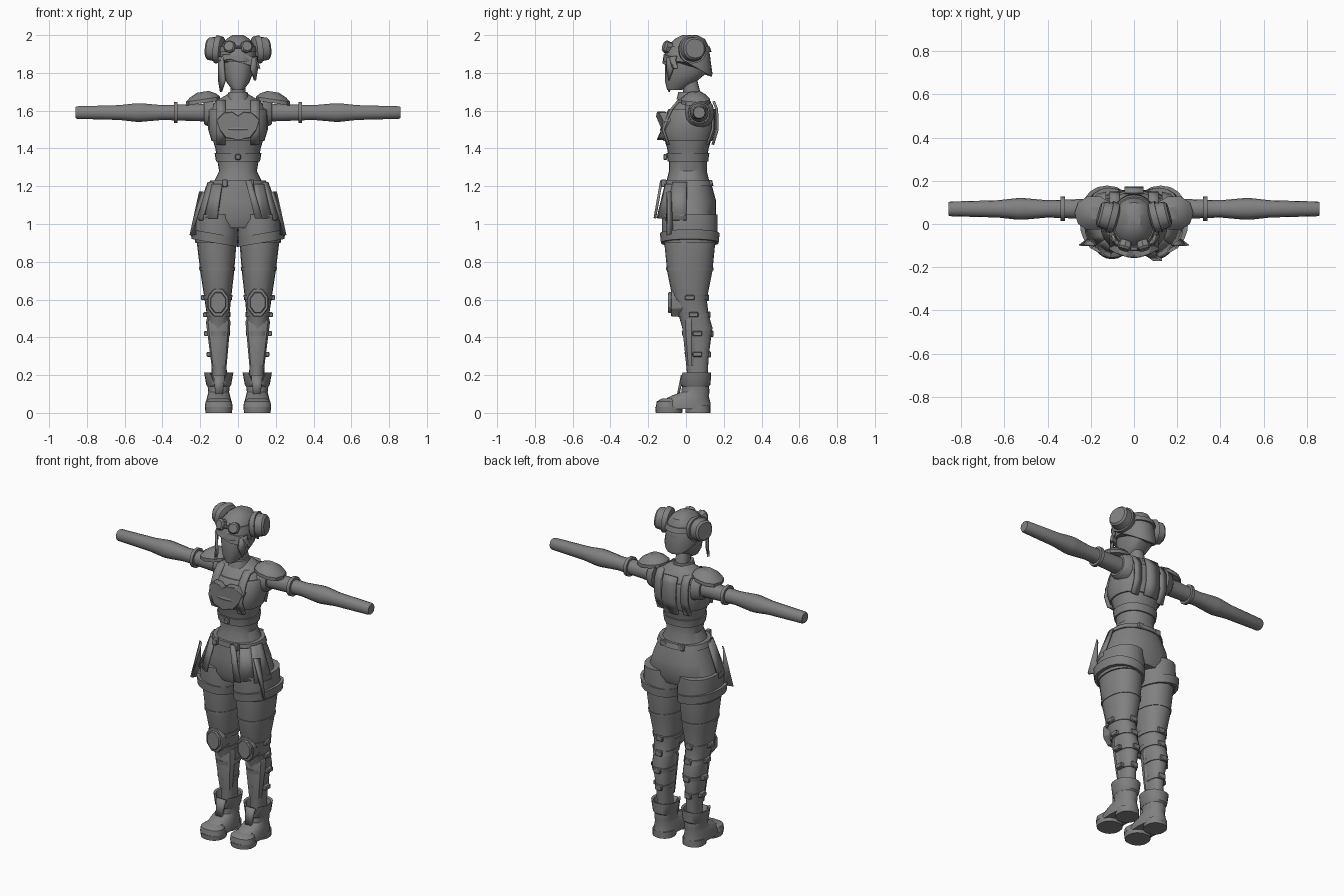
import bpy, bmesh
from math import cos, sin, pi, radians, copysign, sqrt
from mathutils import Matrix, Vector

cube = bpy.data.objects.get("Cube")
if cube:
    bpy.data.objects.remove(cube, do_unlink=True)

GREY = (.22, .22, .22, 1)
grey = bpy.data.materials.new("plain grey")
grey.use_nodes = True
grey.diffuse_color = GREY
grey.node_tree.nodes["Principled BSDF"].inputs["Base Color"].default_value = GREY


def finish(name, bm, mirror=False, thickness=0, bevel=0):
    """Turn a bmesh into a shaded object with its modifiers."""
    bmesh.ops.recalc_face_normals(bm, faces=bm.faces)
    mesh = bpy.data.meshes.new(name)
    bm.to_mesh(mesh)
    bm.free()
    mesh.materials.append(grey)
    mesh.shade_smooth()
    mesh.set_sharp_from_angle(angle=radians(32))
    part = bpy.data.objects.new(name, mesh)
    bpy.context.scene.collection.objects.link(part)
    if thickness:
        solid = part.modifiers.new("thickness", 'SOLIDIFY')
        solid.thickness, solid.offset = thickness, 0
    if bevel:
        part.modifiers.new("bevel", 'BEVEL').width = bevel
    if mirror:
        part.modifiers.new("mirror", 'MIRROR').use_mirror_merge = False


def bridge(bm, rings, closed=True):
    for lower, upper in zip(rings, rings[1:]):
        for i in range(len(lower) - (not closed)):
            j = (i + 1) % len(lower)
            bm.faces.new((lower[i], lower[j], upper[j], upper[i]))


def rim_point(row, angle, x=0, lean=0):
    """Point on the rounded outline of a row: height, centre y, half width, half depth."""
    z, y, width, depth = row
    c, s = cos(angle), sin(angle)
    return Vector((x + lean * z + width * copysign(abs(c) ** .9, c), y + depth * copysign(abs(s) ** .9, s), z))


def loft(name, rows, mirror=False, sides=20, x=0, lean=0, place=Matrix(), shape=None):
    bm = bmesh.new()
    rings = []
    for row in rows:
        points = [rim_point(row, 2 * pi * i / sides, x, lean) for i in range(sides)]
        if shape:
            for p in points:
                p.z += shape(p)
        rings.append([bm.verts.new(place @ p) for p in points])
    bridge(bm, rings)
    bm.faces.new(rings[0])
    bm.faces.new(rings[-1])
    finish(name, bm, mirror)


def sample(rows, z, grow=0):
    """Row of a profile at any height, widened by grow."""
    for a, b in zip(rows, rows[1:]):
        if z <= b[0]:
            break
    t = (z - a[0]) / (b[0] - a[0])
    y, width, depth = (p + (q - p) * t for p, q in zip(a[1:], b[1:]))
    return z, y, width + grow, depth + grow


def around(name, rows, low, high, grow, **options):
    """Layer of clothing that follows a profile between two heights."""
    heights = [low] + [row[0] for row in rows if low < row[0] < high] + [high]
    loft(name, [sample(rows, z, grow) for z in heights], **options)


def rounds(*pairs):
    return [(height, 0, radius, radius) for height, radius in pairs]


def aimed(centre, direction, up='Y'):
    return Matrix.Translation(centre) @ Vector(direction).to_track_quat('Z', up).to_matrix().to_4x4()


def box(name, centre, size, mirror=True):
    bm = bmesh.new()
    bmesh.ops.create_cube(bm, size=1, matrix=Matrix.Translation(centre) @ Matrix.Diagonal((*size, 1)))
    finish(name, bm, mirror, bevel=.004)


def panel(name, points, mirror=False):
    bm = bmesh.new()
    bm.faces.new([bm.verts.new(p) for p in points])
    finish(name, bm, mirror, thickness=.014)


def hang(name, rows, start, end, top, bottom, flare, mirror=True):
    """Curved flap hung from a profile between two angles."""
    bm = bmesh.new()
    strips = []
    for i in range(4):
        angle = radians(start + (end - start) * i / 3)
        upper = rim_point(sample(rows, top, .012), angle)
        lower = upper + Vector((cos(angle) * flare, sin(angle) * flare, bottom - top))
        strips.append([bm.verts.new(upper), bm.verts.new(lower)])
    bridge(bm, strips, closed=False)
    finish(name, bm, mirror, thickness=.012)


def body_y(x, z, side):
    z, y, width, depth = sample(BODY, z, .016)
    return y + side * depth * sqrt(1 - (x / width) ** 2)


def ribbon(name, path, x, width, mirror=False):
    """Strip that follows a path of (y, z) points."""
    bm = bmesh.new()
    bridge(bm, [[bm.verts.new((x + d, y, z)) for d in (-width / 2, width / 2)] for y, z in path], closed=False)
    finish(name, bm, mirror, thickness=.014)


def relief(name, outline, y, depth, curve=0, mirror=False):
    """Thick plate from an (x, z) outline, bowed back at its sides."""
    bm = bmesh.new()
    rings = [[bm.verts.new((x, y + back + curve * x * x, z)) for x, z in outline] for back in (0, depth)]
    bridge(bm, rings)
    for ring in rings:
        bm.faces.new(ring)
    finish(name, bm, mirror, bevel=.004)


def octagon(x, z, width, height):
    angles = [pi * (i + .5) / 4 for i in range(8)]
    return [(x + width * cos(a), z + height * sin(a)) for a in angles]


# Profiles of the figure, from low to high
LEG = [(.1, .06, .04, .05), (.3, .06, .04, .06), (.45, .06, .06, .08), (.52, .04, .06, .08),
       (.6, .02, .07, .09), (.75, .02, .09, .12), (.95, .02, .11, .14), (1.05, .02, .1, .14)]
HIPS = [(.98, .02, .19, .12), (1.03, .02, .21, .14), (1.12, .02, .18, .14), (1.23, .01, .14, .12)]
BODY = [(1.2, .01, .14, .12), (1.28, .01, .1, .1), (1.34, .01, .11, .1), (1.4, .01, .12, .11),
        (1.5, .01, .15, .14), (1.6, .03, .15, .12), (1.65, .04, .12, .09), (1.69, .04, .05, .05)]
HEAD = [(1.71, -.06, .03, .04), (1.75, -.03, .06, .08), (1.8, 0, .08, .11), (1.88, .01, .09, .12),
        (1.94, .01, .08, .1), (1.98, .02, .05, .07), (2, .02, .02, .03)]
ARM = rounds((.12, .05), (.4, .04), (.51, .05), (.54, .05), (.63, .04), (.85, .034), (.86, .03))
leg_pair = dict(mirror=True, x=.095, lean=.02)
arm_pair = dict(mirror=True, sides=14, place=aimed((0, .07, 1.59), (1, 0, 0)))

# Head, hair and neck
loft("head", HEAD)
around("hair_cap", HEAD, 1.86, 2, .01, shape=lambda p: -.6 * p.y if p.z < 1.88 and p.y > 0 else 0)
relief("fringe", [(-.1, 1.86), (-.04, 1.87), (.03, 1.85), (.12, 1.82), (.1, 1.88), (.03, 1.9), (-.08, 1.9)],
       -.125, .03, curve=4)
for word, side, tip in (("right", -1, 1.7), ("left", 1, 1.76)):
    panel(word + "_hair_lock", [(side * .1, -.05, 1.89), (side * .08, -.1, 1.88), (side * .07, -.1, tip + .06),
                                (side * .09, -.09, tip), (side * .1, -.07, tip + .06)])
loft("neck", [(1.64, .04, .04, .05), (1.76, .02, .04, .04)])
loft("collar", [(1.66, .02, .06, .07), (1.7, .02, .05, .06)])

# Goggles
around("goggle_strap", HEAD, 1.91, 1.94, .016)
loft("goggle_rims", rounds((-.02, .03), (.01, .034), (.02, .026)), mirror=True, sides=8,
     place=aimed((.043, -.1, 1.937), (.3, -1, .3)))
box("goggle_bridge", (0, -.115, 1.937), (.04, .02, .014), mirror=False)

# Hair buns
loft("hair_buns", rounds((-.04, .05), (-.03, .07), (0, .075), (0, .065), (.04, .06), (.05, .05)), mirror=True,
     place=aimed((.115, .035, 1.925), (.94, .25, .08)))

# Torso, vest and straps
loft("torso", BODY, sides=24)
around("midriff_band", BODY, 1.33, 1.375, .008, sides=24)
box("band_clip", (0, -.11, 1.355), (.03, .02, .03), mirror=False)
around("vest", BODY, 1.44, 1.61, .008, sides=24)
half = [(.03, 1.595), (.075, 1.59), (.115, 1.55), (.1, 1.5), (.065, 1.455)]
relief("breastplate", [(0, 1.575)] + half + [(0, 1.445)] + [(-x, z) for x, z in reversed(half)], -.158, .045, curve=3)
heights = [1.42, 1.5, 1.56, 1.61, 1.65]
over = [(body_y(.09, z, -1), z) for z in heights] + [(body_y(.09, z, 1), z) for z in reversed(heights)]
ribbon("shoulder_straps", over, .09, .045, mirror=True)
ribbon("spine_panel", [(body_y(0, z, 1), z) for z in heights], 0, .09)

# Arms, sleeve rings and shoulder guards
loft("arms", ARM, **arm_pair)
around("arm_rings", ARM, .32, .34, .014, **arm_pair)
loft("sleeve_holes", rounds((.13, .08), (.17, .07), (.18, .06)), **arm_pair)
loft("shoulder_guards", [(1.64, .05, .09, .08), (1.66, .05, .09, .08), (1.68, .05, .07, .06), (1.7, .05, .03, .03)],
     mirror=True, sides=10, x=.185, shape=lambda p: -.15 * (p.x - .185))

# Belt and hip flaps
around("belt", HIPS, 1.2, 1.23, .008, sides=24)
box("belt_clips", (.07, -.118, 1.216), (.03, .03, .04))
box("back_belt_clips", (.06, .13, 1.216), (.04, .02, .036))
hang("front_flaps", HIPS, -60, -32, 1.21, 1.03, .05)
hang("side_flaps", HIPS, -34, -2, 1.22, 1.02, .07)
panel("hanging_strips", [(.18, -.1, 1.17), (.2, -.08, 1.17), (.21, -.07, .95), (.25, -.1, .94)], mirror=True)
panel("loose_strap", [(.04, -.13, 1.23), (.07, -.13, 1.23), (.13, -.165, 1.03), (.09, -.165, 1.03)])

# Shorts with turned-up cuffs
loft("shorts_seat", HIPS, sides=24)
around("shorts_legs", LEG, .9, 1.05, .008, **leg_pair)
around("shorts_cuffs", LEG, .9, .95, .018, mirror=True, x=.105, lean=.02, shape=lambda p: .17 * (p.x - .125))

# Legs and shin guards
loft("legs", LEG, **leg_pair)
around("stocking_bands", LEG, .755, .77, .004, **leg_pair)
loft("shin_guards", [(.25, .03, .04, .03), (.48, .03, .065, .055), (.5, .03, .06, .05)], sides=10, **leg_pair)

# Leg straps with outer and rear buckles
for number, z in enumerate((.31, .42, .52, .61)):
    around("leg_straps_%d" % number, LEG, z - .013, z + .013, .005, **leg_pair)
    height, y, width, depth = sample(LEG, z)
    box("outer_buckles_%d" % number, (.11 + width, y, z), (.03, .05, .026))
    box("rear_buckles_%d" % number, (.1, y + depth, z), (.045, .02, .034))

# Knee pads
relief("knee_pads", octagon(.105, .584, .06, .08), -.08, .07, mirror=True)
relief("knee_pad_centres", octagon(.105, .584, .045, .06), -.094, .03, mirror=True)

# Boots
boot_pair = dict(mirror=True, x=.102)
loft("boot_soles", [(0, -.09, .07, .07), (.03, -.09, .073, .073)], **boot_pair)
loft("boot_heels", [(0, .063, .064, .066), (.04, .063, .064, .066)], **boot_pair)
loft("boot_feet", [(.02, -.01, .07, .14), (.05, -.01, .07, .14), (.09, .02, .06, .1), (.11, .05, .055, .075),
                   (.15, .05, .06, .07)], **boot_pair)
loft("boot_toe_caps", [(.03, -.1, .074, .06), (.06, -.1, .07, .055), (.075, -.09, .05, .04)], **boot_pair)
loft("boot_cuffs", [(.14, .05, .06, .07), (.15, .05, .066, .08), (.215, .05, .078, .083), (.21, .05, .066, .07),
                    (.16, .05, .05, .06)], shape=lambda p: -.05 if p.z > .2 and p.y < 0 and abs(p.x - .102) < .03 else 0,
     **boot_pair)
panel("boot_tongues", [(.08, -.04, .1), (.12, -.04, .1), (.13, -.02, .2), (.07, -.02, .2)], mirror=True)
